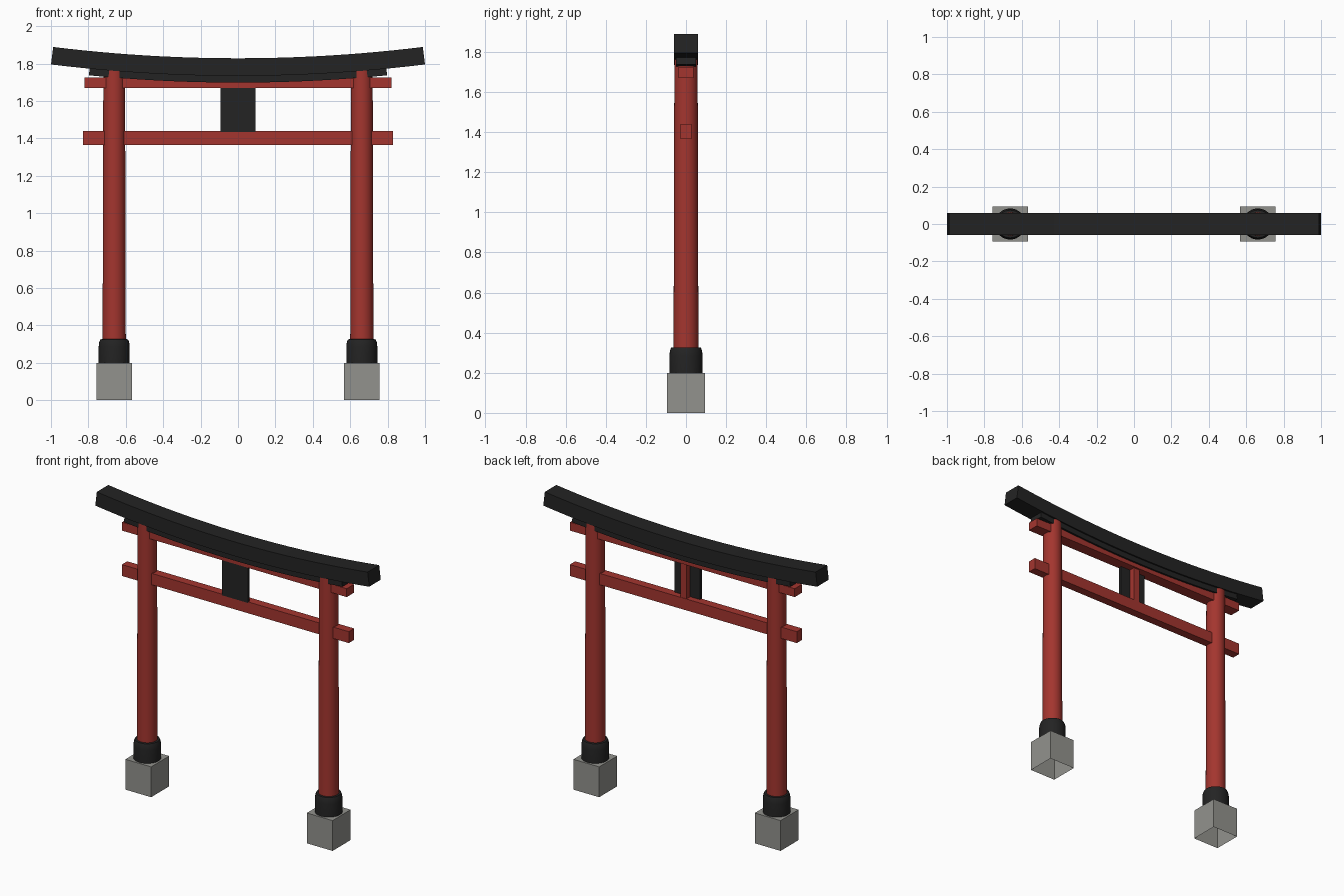
import bpy, bmesh, math
from mathutils import Vector

cube = bpy.data.objects.get("Cube")
if cube:
    bpy.data.objects.remove(cube, do_unlink=True)


def material(name, rgb):
    m = bpy.data.materials.new(name)
    m.use_nodes = True
    color = (*rgb, 1)
    m.diffuse_color = color
    bsdf = m.node_tree.nodes["Principled BSDF"]
    bsdf.inputs["Base Color"].default_value = color
    bsdf.inputs["Roughness"].default_value = 0.8
    return m


red = material("vermilion red", (0.37, 0.036, 0.028))
black = material("soft black", (0.017, 0.017, 0.017))
stone = material("grey stone", (0.29, 0.29, 0.27))


def finish(name, bm, mat, smooth=False):
    bmesh.ops.recalc_face_normals(bm, faces=bm.faces)
    mesh = bpy.data.meshes.new(name)
    bm.to_mesh(mesh)
    bm.free()
    mesh.materials.append(mat)
    ob = bpy.data.objects.new(name, mesh)
    bpy.context.collection.objects.link(ob)
    if smooth:
        bpy.ops.object.select_all(action="DESELECT")
        ob.select_set(True)
        bpy.context.view_layer.objects.active = ob
        bpy.ops.object.shade_smooth_by_angle(angle=math.radians(30))
    return ob


def box(name, low, high, mat, open_bottom=False):
    low, high = Vector(low), Vector(high)
    bm = bmesh.new()
    bmesh.ops.create_cube(bm, size=1)
    for v in bm.verts:
        v.co = (low + high) / 2 + v.co * (high - low)
    if open_bottom:
        bm.faces.ensure_lookup_table()
        under = min(bm.faces, key=lambda f: f.calc_center_median().z)
        bmesh.ops.delete(bm, geom=[under], context="FACES")
    return finish(name, bm, mat)


def lathe(name, x, profile, mat, sides=32):
    """Stack rings of (radius, height) and cap both ends."""
    bm = bmesh.new()
    rings = []
    for r, z in profile:
        angles = [math.tau * i / sides for i in range(sides)]
        rings.append([bm.verts.new((x + r * math.cos(a), r * math.sin(a), z)) for a in angles])
    for a, b in zip(rings, rings[1:]):
        for i in range(sides):
            j = (i + 1) % sides
            bm.faces.new((a[i], a[j], b[j], b[i]))
    bm.faces.new(rings[0][::-1])
    bm.faces.new(rings[-1])
    return finish(name, bm, mat, True)


def curved_beam(name, half_length, half_depth, z_mid, thickness, mat, steps=24):
    """Sweep a rectangle along a shallow upward arc, square to the arc."""
    rise = 0.0615
    bm = bmesh.new()
    rings = []
    for i in range(steps + 1):
        x = half_length * (2 * i / steps - 1)
        centre = Vector((x, 0, z_mid + rise * x * x))
        up = Vector((-2 * rise * x, 0, 1)).normalized() * thickness / 2
        out = Vector((0, half_depth, 0))
        corners = (centre - out - up, centre + out - up, centre + out + up, centre - out + up)
        rings.append([bm.verts.new(c) for c in corners])
    for a, b in zip(rings, rings[1:]):
        for i in range(4):
            j = (i + 1) % 4
            bm.faces.new((a[i], a[j], b[j], b[i]))
    bm.faces.new(rings[0])
    bm.faces.new(rings[-1])
    return finish(name, bm, mat, True)


# Two pillars, each with a stone base and a black collar
for side, x in (("right", -0.662), ("left", 0.662)):
    half = 0.094
    box(side + "_base", (x - half, -half, 0), (x + half, half, 0.2), stone, True)
    lathe(side + "_collar", x,
          [(0.083, 0.198), (0.083, 0.285), (0.08, 0.31), (0.074, 0.325), (0.06, 0.327)], black)
    lathe(side + "_pillar", x, [(0.062, 0.3), (0.058, 1.765)], red)

# Straight tie beams
box("lower_tie_beam", (-0.828, -0.028, 1.365), (0.828, 0.028, 1.44), red)
box("upper_tie_beam", (-0.82, -0.038, 1.67), (0.82, 0.038, 1.725), red)

# Centre strut and hanging plaque
box("centre_strut", (-0.022, -0.012, 1.435), (0.022, 0.026, 1.675), red)
box("plaque", (-0.094, -0.032, 1.435), (0.094, -0.012, 1.67), black)

# Curved roof beams
curved_beam("lower_roof_beam", 0.795, 0.05, 1.719, 0.042, black)
curved_beam("upper_roof_beam", 0.994, 0.06, 1.781, 0.094, black)
